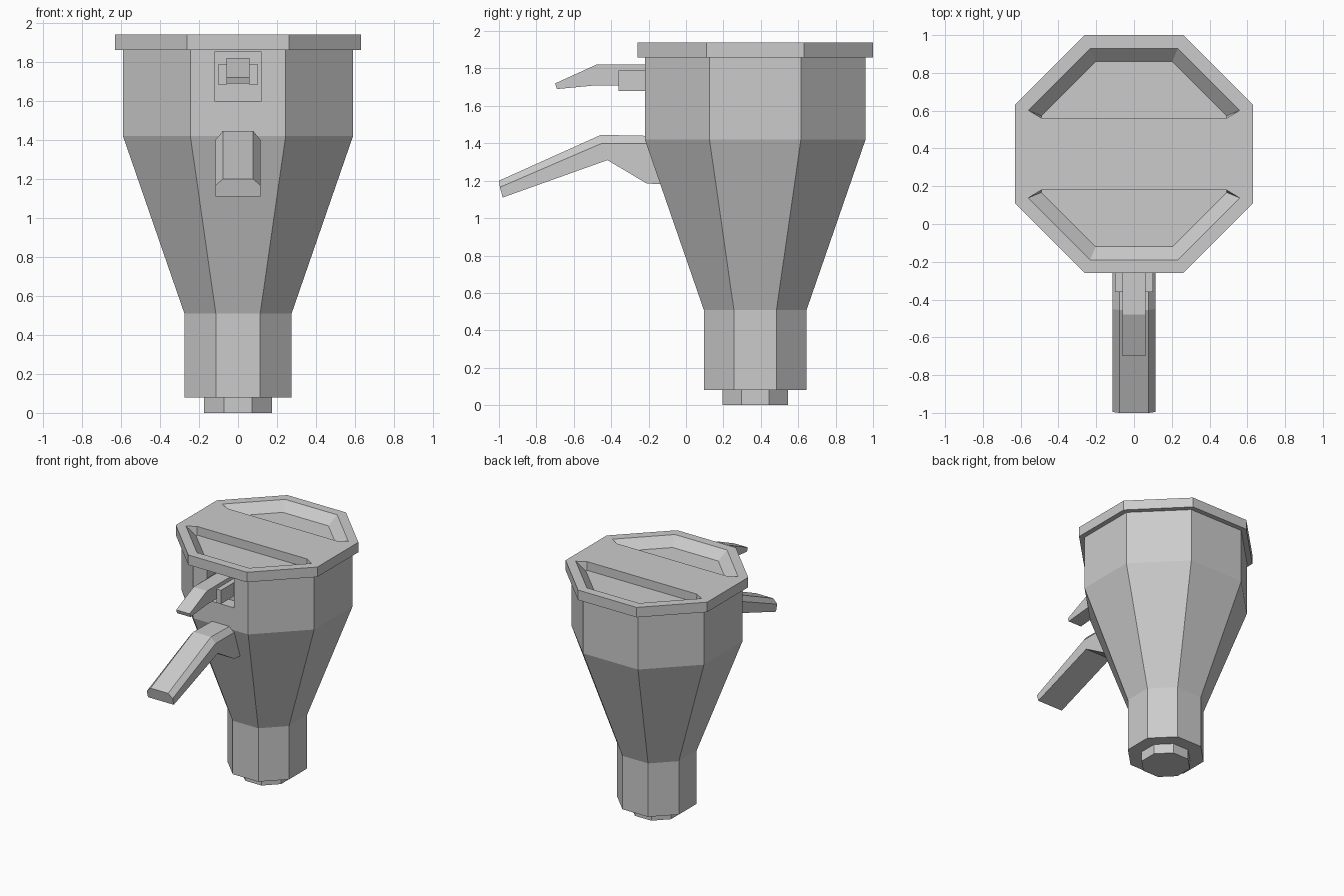
import bpy, bmesh, math

if "Cube" in bpy.data.objects:
    bpy.data.objects.remove(bpy.data.objects["Cube"])

CY = 0.37  # hopper axis


def loft(name, rings):
    """Skin matching rings of points and cap both ends."""
    bm = bmesh.new()
    vs = [[bm.verts.new(p) for p in r] for r in rings]
    n = len(rings[0])
    for a, b in zip(vs, vs[1:]):
        for i in range(n):
            j = (i + 1) % n
            bm.faces.new((a[i], a[j], b[j], b[i]))
    bm.faces.new(vs[0])
    bm.faces.new(vs[-1])
    bmesh.ops.recalc_face_normals(bm, faces=bm.faces[:])
    me = bpy.data.meshes.new(name)
    bm.to_mesh(me)
    bm.free()
    ob = bpy.data.objects.new(name, me)
    bpy.context.collection.objects.link(ob)
    return ob


def octagon(apothem, z):
    r = apothem / math.cos(math.pi / 8)
    angles = [math.pi / 8 + i * math.pi / 4 for i in range(8)]
    return [(r * math.cos(a), CY + r * math.sin(a), z) for a in angles]


def box(name, x0, x1, y0, y1, z0, z1):
    return loft(name, [[(x0, y0, z), (x1, y0, z), (x1, y1, z), (x0, y1, z)]
                       for z in (z0, z1)])


def cut(ob, cutter):
    m = ob.modifiers.new("cut", 'BOOLEAN')
    m.operation = 'DIFFERENCE'
    m.solver = 'EXACT'
    m.object = cutter
    cutter.hide_render = True
    cutter.hide_set(True)
    bpy.context.view_layer.objects.active = ob
    bpy.ops.object.modifier_apply(modifier=m.name)
    bpy.data.objects.remove(cutter, do_unlink=True)


# hopper body with spout neck and foot
body = loft("hopper_body", [octagon(a, z) for a, z in (
    (0.175, 0), (0.175, 0.08), (0.275, 0.08), (0.275, 0.51),
    (0.59, 1.42), (0.59, 1.86))])
cut(body, box("pocket_cutter", -0.12, 0.12, -0.4, -0.12, 1.60, 1.85))

# lid with two sloped recesses either side of a grip bar
lid = loft("lid", [octagon(0.63, 1.86), octagon(0.63, 1.94)])


def recess(side):
    def ring(pts, z):
        half = pts + [(-x, y) for x, y in reversed(pts)]
        return [(x, CY + side * y, z) for x, y in half]
    floor = [(0.49, 0.19), (0.49, 0.203), (0.203, 0.49)]
    rim = [(0.49, 0.19), (0.56, 0.232), (0.232, 0.56)]
    above = [(0.49, 0.19), (0.57, 0.235), (0.235, 0.57)]
    return loft("recess_cutter", [ring(floor, 1.87), ring(rim, 1.94), ring(above, 1.95)])


for s in (1, -1):
    cut(lid, recess(s))

# large handle: chamfered top section along a bent path
def handle_section(top, edge, bottom):
    half = [(0.078, top), (0.115, edge), (0.115, bottom)]
    pts = half + [(-x, p) for x, p in reversed(half)]
    return [(x, p[0], p[1]) for x, p in pts]


loft("handle", [handle_section(*s) for s in (
    ((-1.0, 1.20), (-0.995, 1.165), (-0.98, 1.11)),
    ((-0.455, 1.445), (-0.45, 1.40), (-0.42, 1.31)),
    ((-0.21, 1.44), (-0.21, 1.40), (-0.21, 1.185)),
    ((-0.1, 1.44), (-0.1, 1.40), (-0.1, 1.18)))])

# small lever and its bracket cheeks
lever = [(-0.70, 1.72), (-0.48, 1.82), (-0.12, 1.82), (-0.12, 1.71), (-0.48, 1.71), (-0.69, 1.69)]
loft("lever", [[(x, y, z) for y, z in lever] for x in (-0.06, 0.06)])
for s in (-1, 1):
    x0, x1 = sorted((s * 0.06, s * 0.10))
    box("lever_bracket", x0, x1, -0.36, -0.12, 1.68, 1.79)
